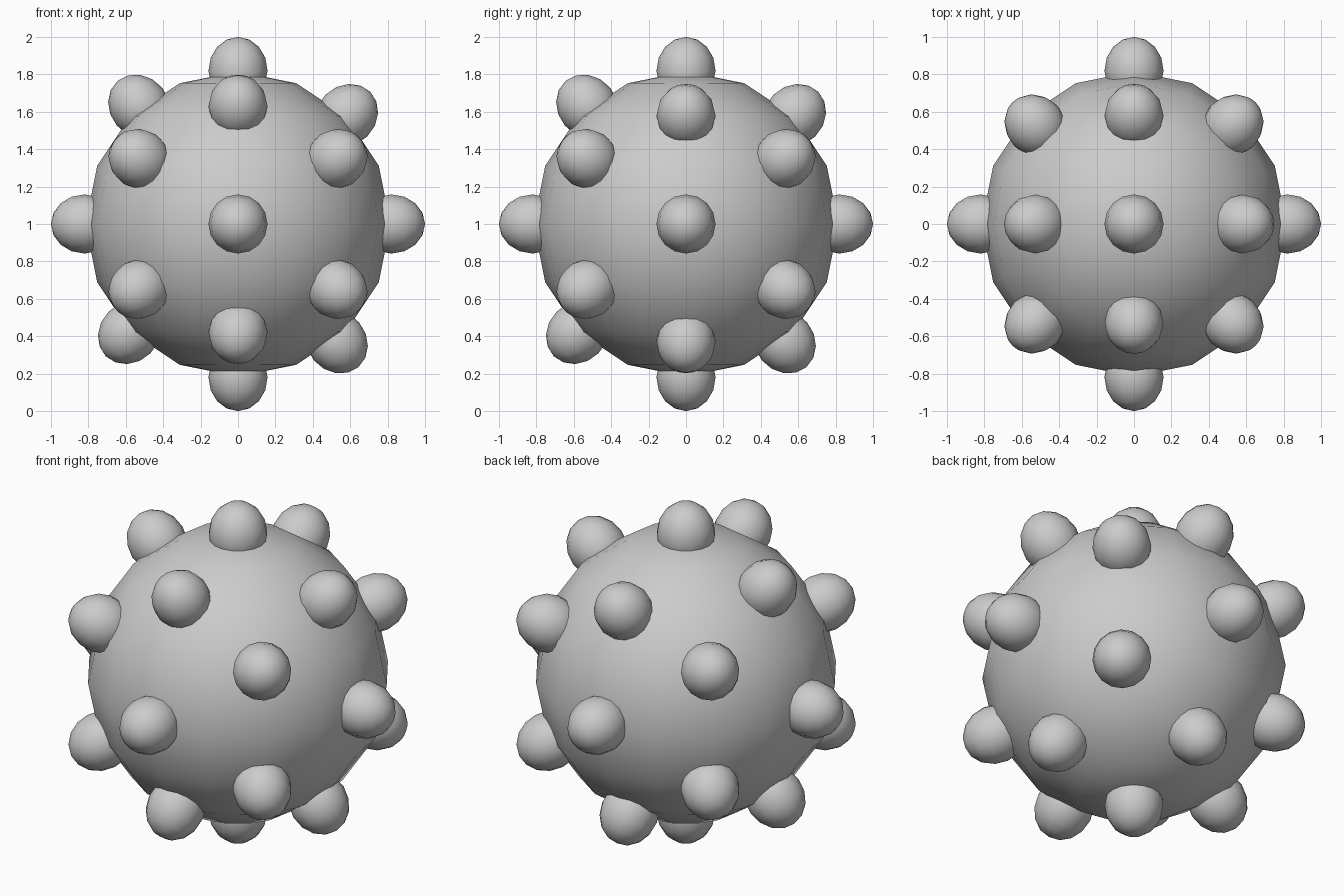
import bpy
from math import radians, sin, cos
from mathutils import Vector

if "Cube" in bpy.data.objects:
    bpy.data.objects.remove(bpy.data.objects["Cube"])

CENTRE = Vector((0, 0, 1))
BODY_R = 0.815
BUMP_DIST, BUMP_LEN, BUMP_R = 0.82, 0.18, 0.158


def ball(name, loc, scale, direction=None):
    bpy.ops.mesh.primitive_uv_sphere_add(segments=16, ring_count=8, radius=1, location=loc)
    ob = bpy.context.object
    ob.name = name
    ob.scale = scale
    if direction is not None:
        ob.rotation_euler = direction.to_track_quat('Z', 'Y').to_euler()
    bpy.ops.object.transform_apply(location=False, rotation=True, scale=True)
    bpy.ops.object.shade_smooth_by_angle(angle=radians(35))
    return ob


def bump(name, azimuth, elevation):
    a, e = radians(azimuth), radians(elevation)
    d = Vector((cos(e) * cos(a), cos(e) * sin(a), sin(e)))
    ball(name, CENTRE + d * BUMP_DIST, (BUMP_R, BUMP_R, BUMP_LEN), d)


# Large round body
ball("body", CENTRE, (BODY_R,) * 3)

# Top and bottom bumps
bump("top_bump", 0, 90)
bump("bottom_bump", 0, -90)

# Four sides: equator bump plus one tilted up and one tilted down
for i, (up, down) in enumerate([(45, -50), (45, -50), (50, -45), (50, -45)]):
    bump(f"side_bump_{i}", i * 90, 0)
    bump(f"upper_bump_{i}", i * 90, up)
    bump(f"lower_bump_{i}", i * 90, down)

# Diagonal bumps above and below the equator
for i in range(4):
    bump(f"upper_diagonal_bump_{i}", 45 + i * 90, 25)
    bump(f"lower_diagonal_bump_{i}", 45 + i * 90, -25)
